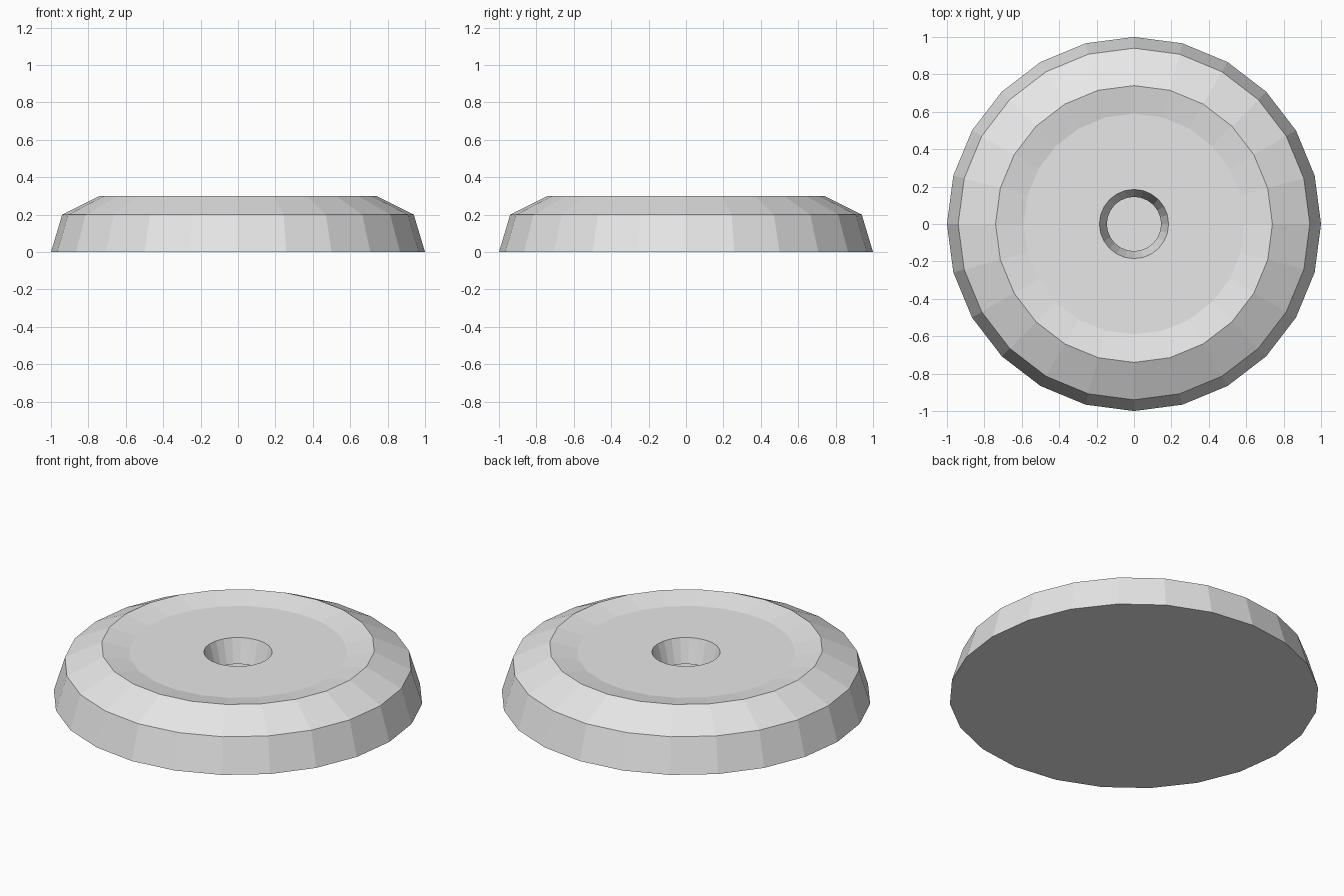
import bpy, bmesh
from math import cos, sin, tau

cube = bpy.data.objects.get("Cube")
if cube:
    bpy.data.objects.remove(cube, do_unlink=True)

SIDES = 24

# One plain grey for the whole part
grey = bpy.data.materials.new("light_grey")
grey.use_nodes = True
colour = (0.8, 0.8, 0.8, 1)
grey.diffuse_color = colour
grey.node_tree.nodes["Principled BSDF"].inputs["Base Color"].default_value = colour

# Radius and height: base, shoulder, rim, dish, hole lip, hole end
profile = [(1.0, 0.0), (0.94, 0.2), (0.74, 0.3),
           (0.59, 0.27), (0.185, 0.27), (0.145, 0.13)]


def ring(bm, radius, height):
    return [bm.verts.new((radius * cos(tau * k / SIDES),
                          radius * sin(tau * k / SIDES), height))
            for k in range(SIDES)]


bm = bmesh.new()
rings = [ring(bm, r, z) for r, z in profile]

# Flat underside
bm.faces.new(rings[0][::-1])

# Bands of flat faces from the base up, over the rim and down the open hole
for low, high in zip(rings, rings[1:]):
    for k in range(SIDES):
        n = (k + 1) % SIDES
        bm.faces.new((low[k], low[n], high[n], high[k]))

mesh = bpy.data.meshes.new("round_base")
bm.to_mesh(mesh)
bm.free()
mesh.materials.append(grey)
base = bpy.data.objects.new("round_base", mesh)
bpy.context.collection.objects.link(base)
